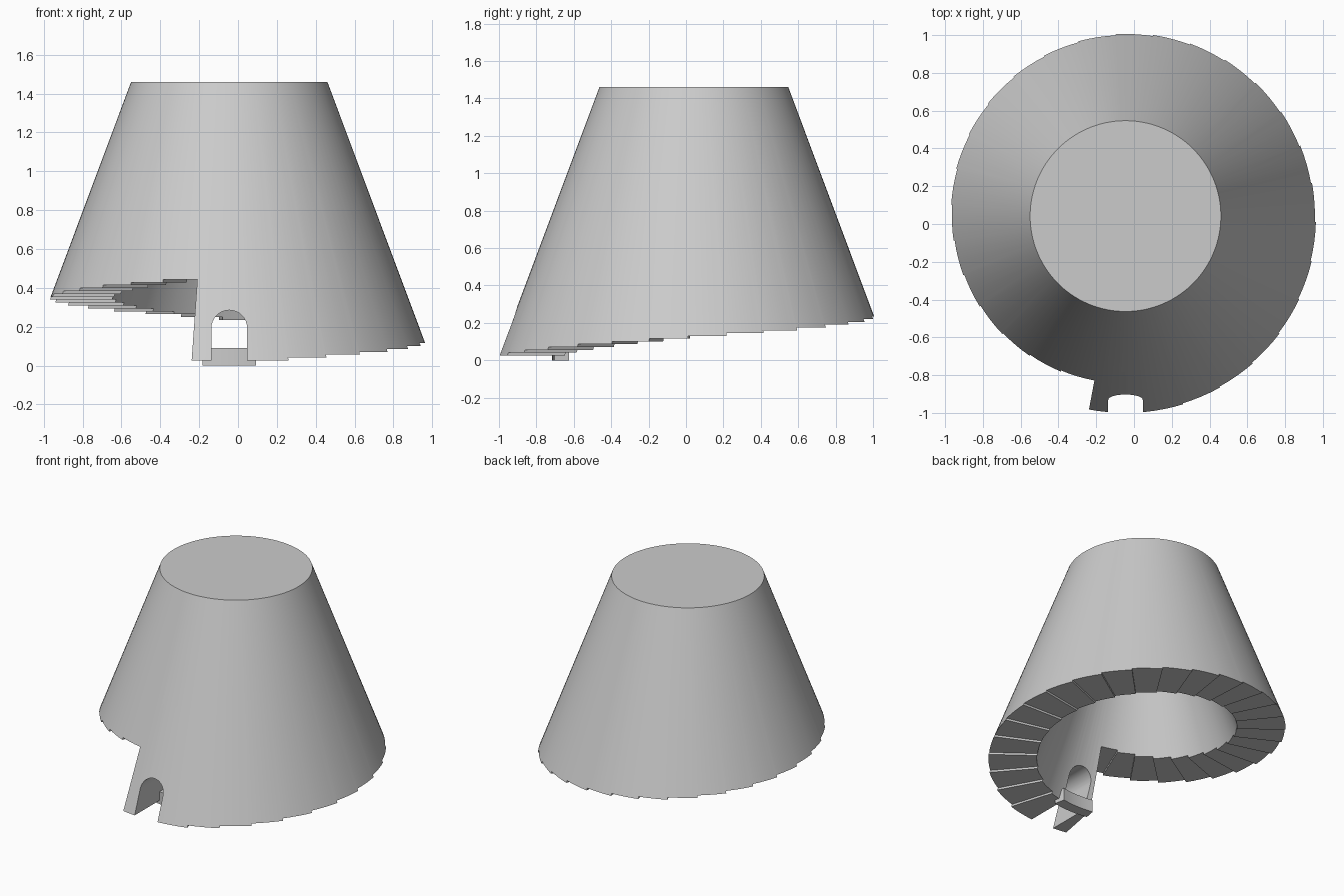
import bpy, bmesh, math

if "Cube" in bpy.data.objects:
    bpy.data.objects.remove(bpy.data.objects["Cube"])

CX, CY = -0.045, 0.042          # cone axis
TOP, CEIL = 1.46, 1.44          # outer top and inner ceiling
Z0, RISE, STEPS = 0.026, 0.0149, 28
START, FIRST = -10.7, 27.7      # degrees from the front, counter-clockwise
WALL = 0.32

mat = bpy.data.materials.new("light_grey")
mat.diffuse_color = (0.6, 0.6, 0.6, 1)
mat.use_nodes = True
mat.node_tree.nodes["Principled BSDF"].inputs["Base Color"].default_value = mat.diffuse_color


def outer_r(z):
    return 0.505 + 0.3745 * (TOP - z)


def inner_r(z):
    return outer_r(z) - WALL


def point(deg, r, z):
    a = math.radians(deg - 90)
    return (CX + r * math.cos(a), CY + r * math.sin(a), z)


def finish(bm, name):
    bmesh.ops.remove_doubles(bm, verts=bm.verts, dist=1e-5)
    bmesh.ops.recalc_face_normals(bm, faces=bm.faces)
    me = bpy.data.meshes.new(name)
    bm.to_mesh(me)
    bm.free()
    me.materials.append(mat)
    ob = bpy.data.objects.new(name, me)
    bpy.context.collection.objects.link(ob)
    return ob


# columns around the cone: (start angle, end angle, underside height)
cols = []
pitch = (360 - FIRST) / STEPS
for k in range(STEPS + 1):
    a0 = START if k == 0 else START + FIRST + (k - 1) * pitch
    a1 = START + FIRST + k * pitch
    n = 10 if k == 0 else 4
    for i in range(n):
        cols.append((a0 + (a1 - a0) * i / n, a0 + (a1 - a0) * (i + 1) / n, Z0 + RISE * k))

# hollow cone wall with a spiral stepped underside
bm = bmesh.new()


def face(pts):
    bm.faces.new([bm.verts.new(p) for p in pts])


count = len(cols)
for i, (a, b, z) in enumerate(cols):
    zp, zn = cols[i - 1][2], cols[(i + 1) % count][2]
    for radius, top in ((outer_r, TOP), (inner_r, CEIL)):
        pts = [point(a, radius(z), z), point(b, radius(z), z)]
        if zn > z:
            pts.append(point(b, radius(zn), zn))
        pts += [point(b, radius(top), top), point(a, radius(top), top)]
        if zp > z:
            pts.append(point(a, radius(zp), zp))
        face(pts)
    # underside
    face([point(a, outer_r(z), z), point(b, outer_r(z), z),
          point(b, inner_r(z), z), point(a, inner_r(z), z)])
    # riser
    if zn != z:
        face([point(b, outer_r(z), z), point(b, outer_r(zn), zn),
              point(b, inner_r(zn), zn), point(b, inner_r(z), z)])
# top disc and inner ceiling
for radius, z in ((outer_r, TOP), (inner_r, CEIL)):
    face([point(c[0], radius(z), z) for c in cols])
cone = finish(bm, "cone_wall")

# arched doorway cutter
HALF, SPRING = 0.092, 0.193
profile = [(-HALF, -0.2), (HALF, -0.2)]
profile += [(HALF * math.cos(math.pi * i / 16), SPRING + HALF * math.sin(math.pi * i / 16))
            for i in range(17)]
bm = bmesh.new()
f = bm.faces.new([bm.verts.new((CX + x, -1.3, z)) for x, z in profile])
ext = bmesh.ops.extrude_face_region(bm, geom=[f])
bmesh.ops.translate(bm, vec=(0, 1.0, 0),
                    verts=[v for v in ext["geom"] if isinstance(v, bmesh.types.BMVert)])
cutter = finish(bm, "doorway_cutter")

mod = cone.modifiers.new("doorway", 'BOOLEAN')
mod.object, mod.operation, mod.solver = cutter, 'DIFFERENCE', 'EXACT'
bpy.context.view_layer.objects.active = cone
cone.select_set(True)
bpy.ops.object.modifier_apply(modifier=mod.name)
bpy.data.objects.remove(cutter)

# curved threshold block behind the doorway
bm = bmesh.new()
R0, R1, H, SPAN, N = 0.68, 0.758, 0.09, 10.5, 6
angles = [-SPAN + 2 * SPAN * i / N for i in range(N + 1)]
for a, b in zip(angles, angles[1:]):
    for r in (R0, R1):
        face([point(a, r, 0), point(b, r, 0), point(b, r, H), point(a, r, H)])
    for z in (0, H):
        face([point(a, R0, z), point(b, R0, z), point(b, R1, z), point(a, R1, z)])
for a in (-SPAN, SPAN):
    face([point(a, R0, 0), point(a, R1, 0), point(a, R1, H), point(a, R0, H)])
sill = finish(bm, "door_threshold")

sill.select_set(True)
bpy.ops.object.shade_smooth_by_angle(angle=math.radians(30))
